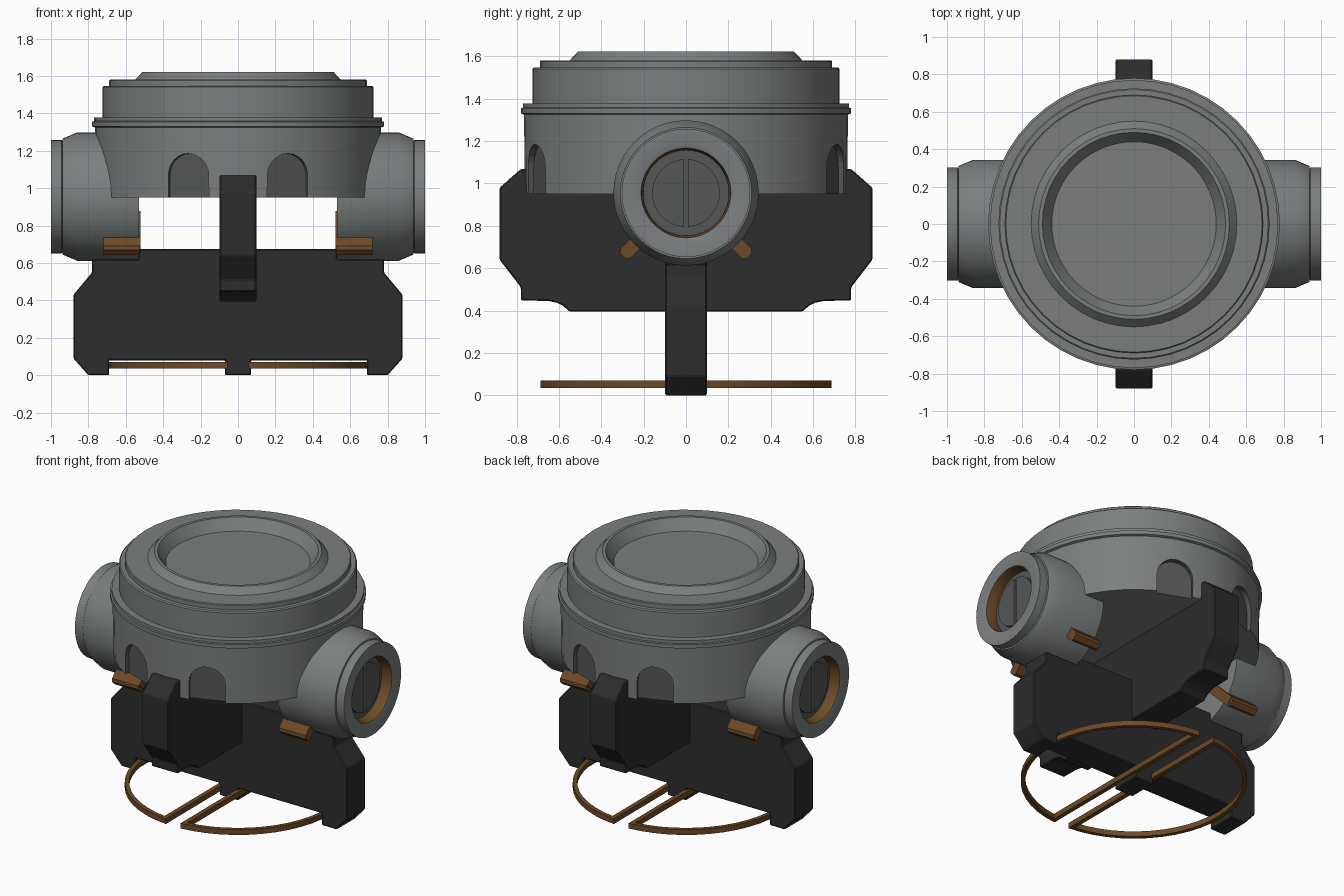
import bpy, bmesh, math
from math import sin, cos, pi, radians

if "Cube" in bpy.data.objects:
    bpy.data.objects.remove(bpy.data.objects["Cube"])


def material(name, rgb):
    m = bpy.data.materials.new(name)
    m.diffuse_color = (*rgb, 1)
    m.use_nodes = True
    m.node_tree.nodes["Principled BSDF"].inputs["Base Color"].default_value = m.diffuse_color
    return m


GRAY = material("housing gray", (0.2, 0.213, 0.213))
DARK = material("recess dark gray", (0.09, 0.092, 0.092))
BLACK = material("bracket charcoal", (0.026, 0.026, 0.026))
BROWN = material("bronze brown", (0.15, 0.068, 0.02))


def finish(name, bm, mats, smooth=30, bevel=0):
    bmesh.ops.recalc_face_normals(bm, faces=bm.faces)
    me = bpy.data.meshes.new(name)
    bm.to_mesh(me)
    bm.free()
    for m in mats:
        me.materials.append(m)
    ob = bpy.data.objects.new(name, me)
    bpy.context.collection.objects.link(ob)
    if smooth:
        me.polygons.foreach_set("use_smooth", [True] * len(me.polygons))
        me.set_sharp_from_angle(angle=radians(smooth))
    if bevel:
        b = ob.modifiers.new("bevel", "BEVEL")
        b.width, b.segments, b.limit_method = bevel, 1, "ANGLE"
    return ob


def lathe(name, profile, place, mats, n=48, brown_segments=(), dark_segments=()):
    """Spin (radius, height) points; place maps (u, v, height) to xyz."""
    bm = bmesh.new()
    rows = []
    for r, h in profile:
        if r == 0:
            rows.append([bm.verts.new(place(0, 0, h))] * n)
        else:
            rows.append([bm.verts.new(place(r * cos(2 * pi * i / n), r * sin(2 * pi * i / n), h))
                         for i in range(n)])
    for k, (a, b) in enumerate(zip(rows, rows[1:])):
        for i in range(n):
            j = (i + 1) % n
            f = bm.faces.new(list(dict.fromkeys((a[i], a[j], b[j], b[i]))))
            f.material_index = 1 if k in dark_segments else 2 if k in brown_segments else 0
    return finish(name, bm, mats)


def add_prism(bm, pts, place, lo, hi, mat=0):
    a = [bm.verts.new(place(u, v, lo)) for u, v in pts]
    b = [bm.verts.new(place(u, v, hi)) for u, v in pts]
    n = len(pts)
    fs = [bm.faces.new(a), bm.faces.new(b[::-1])]
    fs += [bm.faces.new((a[i], b[i], b[(i + 1) % n], a[(i + 1) % n])) for i in range(n)]
    for f in fs:
        f.material_index = mat


def mirrored(half):
    return half + [(-u, v) for u, v in reversed(half)]


def upright(u, v, h):
    return (u, v, h)


# Round housing with four arched recesses
housing = lathe("housing", [(0, 0.95), (0.76, 0.95), (0.765, 1.325), (0.78, 1.33), (0.78, 1.355),
                            (0.77, 1.358), (0.77, 1.378), (0, 1.378)], upright, [GRAY, DARK])
arch = [(0.115, 0.9), (0.115, 1.07)]
arch += [(0.115 * cos(t * pi / 12), 1.07 + 0.115 * sin(t * pi / 12)) for t in range(1, 12)]
arch += [(-0.115, 1.07), (-0.115, 0.9)]
bm = bmesh.new()
for sy in (-1, 1):
    for sx in (-1, 1):
        a = sy * pi / 2 - sx * sy * radians(20.6)
        add_prism(bm, arch, lambda u, v, w: (w * cos(a) - u * sin(a), w * sin(a) + u * cos(a), v),
                  0.725, 0.85, 1)
cutter = finish("arch_cutter", bm, [GRAY, DARK], 0)
cutter.hide_render = True
cutter.display_type = "WIRE"
cut = housing.modifiers.new("arches", "BOOLEAN")
cut.operation, cut.solver, cut.object = "DIFFERENCE", "EXACT", cutter

# Lid with raised rim and sunken centre
lathe("lid", [(0, 1.37), (0.725, 1.37), (0.725, 1.54), (0.718, 1.547), (0.69, 1.547), (0.69, 1.575),
              (0.685, 1.58), (0.55, 1.58), (0.51, 1.622), (0.49, 1.622), (0.44, 1.55), (0, 1.55)],
      upright, [GRAY])

ZC = 0.955  # height of the side port axis
for side, s in (("left", -1), ("right", 1)):
    def port(u, v, h):
        return (s * h, u, ZC + v)

    # Side port with bronze lined socket
    lathe(side + "_port", [(0, 0.53), (0.343, 0.53), (0.343, 0.86), (0.31, 0.938), (0.295, 0.938),
                           (0.303, 0.943), (0.303, 1.0), (0.225, 1.0), (0.212, 0.995), (0.202, 0.95),
                           (0.202, 0.925), (0, 0.925)], port, [GRAY, DARK, BROWN],
          brown_segments=(8, 9), dark_segments=(10,))

    # Slotted plug: two half discs
    bm = bmesh.new()
    for q in (-1, 1):
        a0 = math.acos(0.01 / 0.16)
        half = [(q * 0.16 * cos(-a0 + 2 * a0 * i / 20), 0.16 * sin(-a0 + 2 * a0 * i / 20))
                for i in range(21)]
        add_prism(bm, half, port, 0.92, 0.945)
    finish(side + "_plug", bm, [DARK])

    # Bronze clips under the port, each with a flat leg on the inner face
    bm = bmesh.new()
    for q in (-1, 1):
        k = math.sqrt(0.5)
        def clip(t, r, w):
            return (s * w, q * k * (r + t), ZC + k * (t - r))
        w = 0.032
        add_prism(bm, mirrored([(w, 0.32), (w, 0.405), (0.018, 0.422)]), clip, 0.525, 0.72)
        add_prism(bm, mirrored([(w, 0.14), (w, 0.4)]), clip, 0.52, 0.532)
    finish(side + "_clips", bm, [BROWN])

    # Half-round wire foot
    bm = bmesh.new()
    def d_loop(r, x, z):
        a0 = math.acos(x / r)
        return [bm.verts.new((s * r * cos(-a0 + 2 * a0 * i / 24), r * sin(-a0 + 2 * a0 * i / 24), z))
                for i in range(25)]
    loops = [d_loop(0.69, 0.055, 0.035), d_loop(0.69, 0.055, 0.07),
             d_loop(0.663, 0.085, 0.07), d_loop(0.663, 0.085, 0.035)]
    for m in range(4):
        p, q = loops[m], loops[(m + 1) % 4]
        for i in range(25):
            j = (i + 1) % 25
            bm.faces.new((p[i], p[j], q[j], q[i]))
    finish(side + "_wire_foot", bm, [BROWN])

# Lower bracket running side to side, with three feet
bm = bmesh.new()
add_prism(bm, mirrored([(0.07, 0.0), (0.07, 0.08), (0.69, 0.08), (0.69, 0.0), (0.8, 0.0), (0.88, 0.09),
                        (0.88, 0.43), (0.78, 0.55), (0.78, 0.62), (0.53, 0.62), (0.53, 0.675)]),
          lambda u, v, w: (u, w, v), -0.098, 0.098)
finish("side_to_side_bracket", bm, [BLACK], 0, 0.006)

# Upper bracket running front to back, carrying the housing
bm = bmesh.new()
add_prism(bm, mirrored([(0.55, 0.395), (0.58, 0.422), (0.61, 0.437), (0.65, 0.445), (0.78, 0.448),
                        (0.78, 0.51), (0.88, 0.64), (0.88, 0.98), (0.78, 1.068), (0.73, 1.068),
                        (0.73, 0.955)]),
          lambda u, v, w: (w, u, v), -0.098, 0.098)
finish("front_to_back_bracket", bm, [BLACK], 0, 0.006)
